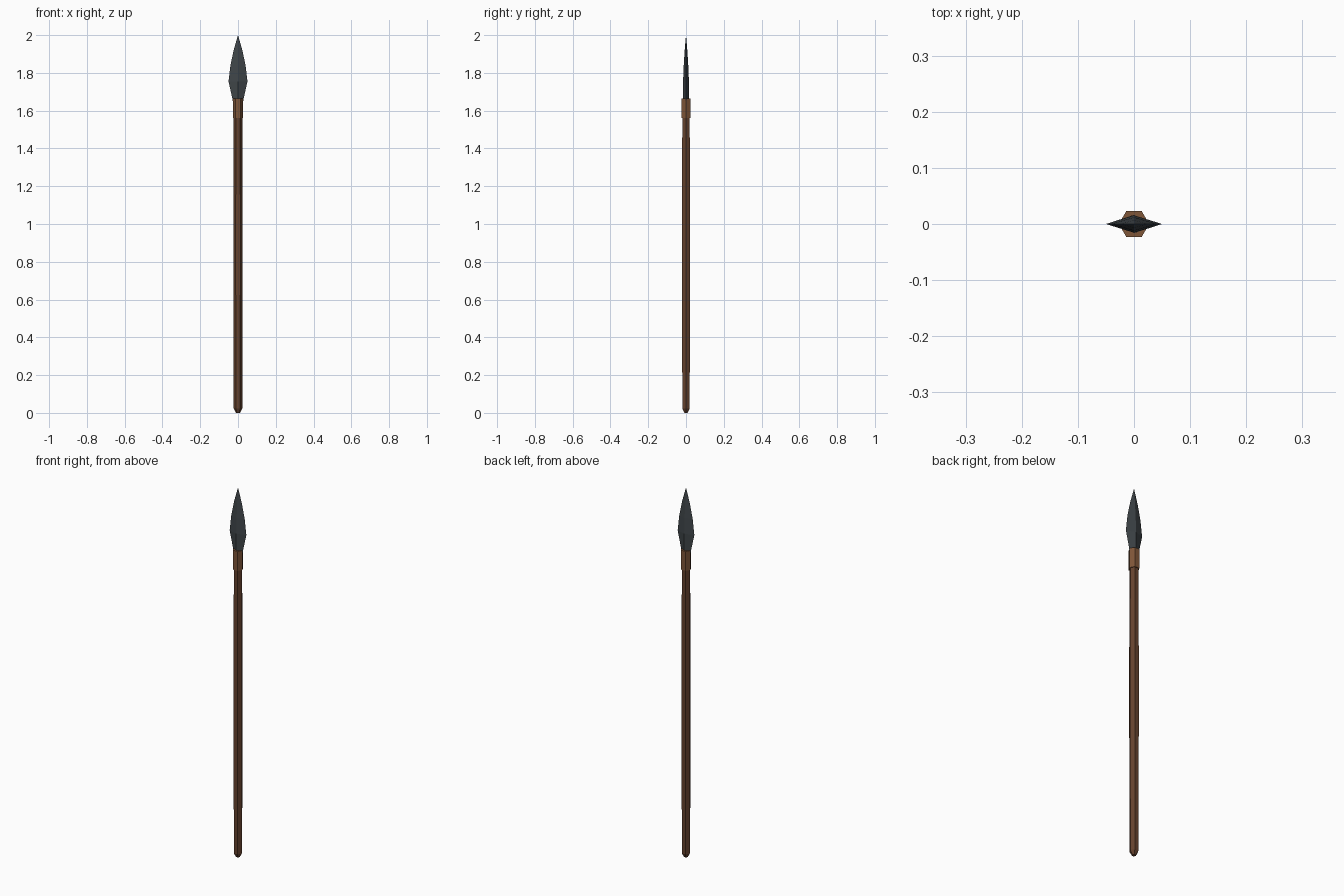
import bpy, bmesh, math

if "Cube" in bpy.data.objects:
    bpy.data.objects.remove(bpy.data.objects["Cube"])


def material(name, rgb):
    m = bpy.data.materials.new(name)
    m.diffuse_color = (*rgb, 1)
    m.use_nodes = True
    m.node_tree.nodes["Principled BSDF"].inputs["Base Color"].default_value = m.diffuse_color
    return m


def loft(name, rings, sides, mat):
    """Join rings given as (z, x radius, y radius); a zero radius closes to a point."""
    bm = bmesh.new()
    loops = []
    for z, rx, ry in rings:
        if rx == 0:
            loops.append([bm.verts.new((0, 0, z))] * sides)
        else:
            loops.append([bm.verts.new((rx * math.cos(math.tau * i / sides),
                                        ry * math.sin(math.tau * i / sides), z))
                          for i in range(sides)])
    for a, b in zip(loops, loops[1:]):
        for i in range(sides):
            j = (i + 1) % sides
            quad = list(dict.fromkeys((a[i], a[j], b[j], b[i])))
            bm.faces.new(quad)
    for end in (loops[0], loops[-1]):
        if len(set(end)) > 2:
            bm.faces.new(end)
    bmesh.ops.recalc_face_normals(bm, faces=bm.faces)
    me = bpy.data.meshes.new(name)
    bm.to_mesh(me)
    bm.free()
    me.materials.append(mat)
    ob = bpy.data.objects.new(name, me)
    bpy.context.collection.objects.link(ob)
    return ob


wood = material("wood", (0.13, 0.055, 0.027))
binding = material("binding", (0.21, 0.092, 0.04))
steel = material("dark_steel", (0.05, 0.06, 0.066))

# Six-sided shaft, slightly thicker in the middle, with a chamfered butt
loft("shaft", [(z, r, r) for z, r in
               ((0, .010), (.022, .0225), (.93, .0245), (1.60, .0225))], 6, wood)

# Binding collar around the blade socket
loft("collar", [(1.56, .027, .027), (1.665, .027, .027)], 6, binding)

# Leaf-shaped blade with a diamond section
loft("blade", [(1.63, .024, .016), (1.665, .030, .016), (1.755, .050, .0155),
               (1.84, .040, .012), (1.92, .023, .007), (2.0, 0, 0)], 4, steel)
